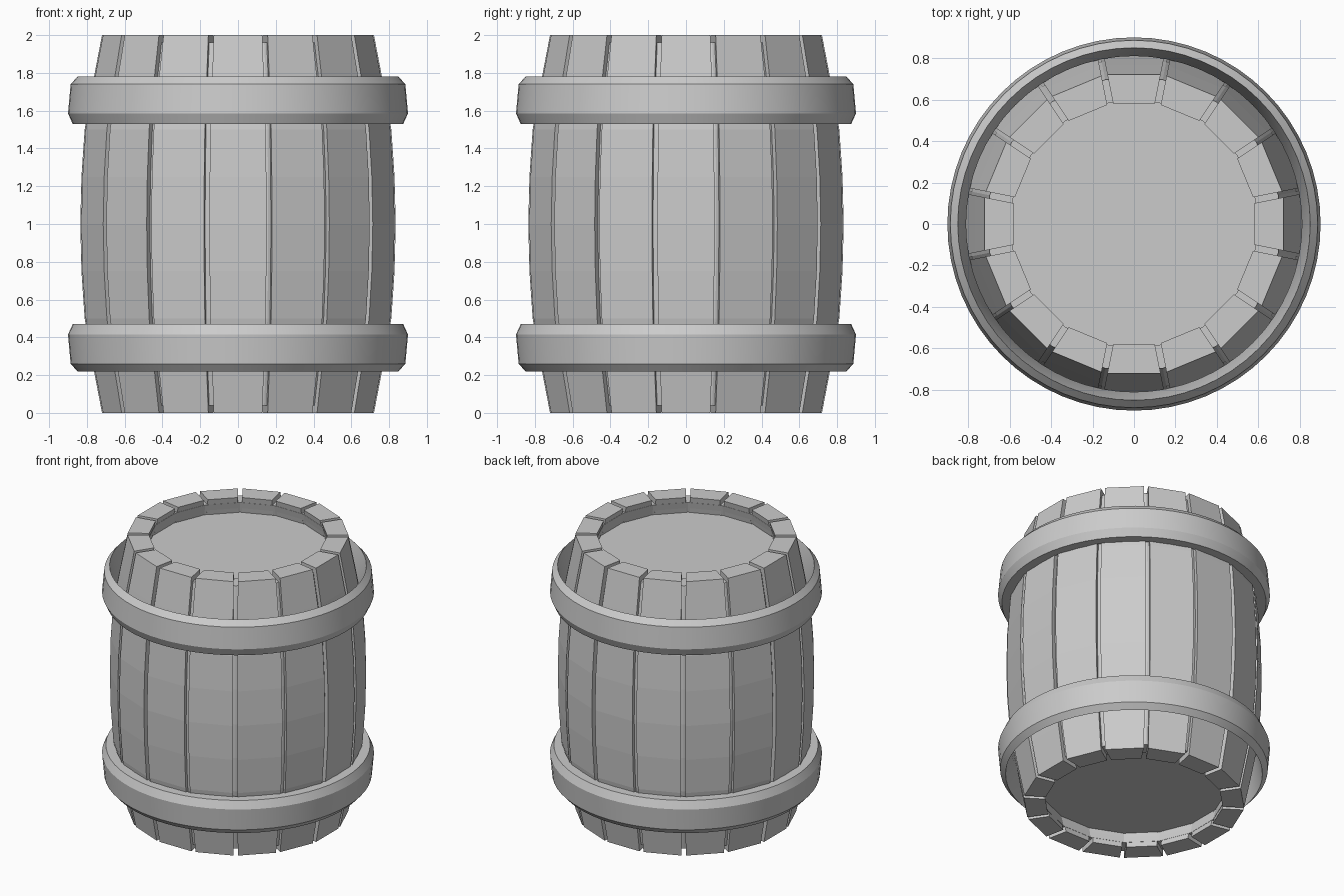
import bpy, bmesh
from math import pi, tan, cos, sin
from mathutils import Matrix

if "Cube" in bpy.data.objects:
    bpy.data.objects.remove(bpy.data.objects["Cube"])

N = 16
HALF = pi / N
# bulging outer radius (at the middle of a stave) by height
CURVE = [(0, .72), (.25, .768), (.5, .812), (.75, .829), (1, .835),
         (1.25, .829), (1.5, .812), (1.75, .768), (2, .72)]
THICK = .14
GAP = .015


def finish(name, bm):
    bmesh.ops.recalc_face_normals(bm, faces=bm.faces)
    me = bpy.data.meshes.new(name)
    bm.to_mesh(me)
    bm.free()
    ob = bpy.data.objects.new(name, me)
    bpy.context.collection.objects.link(ob)
    return ob


def skin(bm, loops, wrap=False):
    """Bridge equal-length closed vertex loops; cap the ends unless wrapped."""
    rows = [[bm.verts.new(p) for p in lp] for lp in loops]
    n = len(rows[0])
    pairs = list(zip(rows, rows[1:]))
    if wrap:
        pairs.append((rows[-1], rows[0]))
    else:
        bm.faces.new(rows[0])
        bm.faces.new(rows[-1])
    for a, b in pairs:
        for i in range(n):
            j = (i + 1) % n
            bm.faces.new((a[i], a[j], b[j], b[i]))


def revolve(name, profile, sides, offset=0, scale=1):
    """Revolve a closed (radius, z) profile around z."""
    bm = bmesh.new()
    loops = []
    for k in range(sides):
        a = offset + 2 * pi * k / sides
        loops.append([(r * scale * cos(a), r * scale * sin(a), z) for r, z in profile])
    skin(bm, loops, wrap=True)
    return finish(name, bm)


# Staves: one curved plank, turned around the axis
for k in range(N):
    bm = bmesh.new()
    loops = []
    for z, r in CURVE:
        ri = r - THICK
        wo, wi = r * tan(HALF) - GAP, ri * tan(HALF) - GAP
        loops.append([(r, -wo, z), (r, wo, z), (ri, wi, z), (ri, -wi, z)])
    skin(bm, loops)
    bm.transform(Matrix.Rotation(2 * HALF * k, 4, 'Z'))
    finish(f"stave_{k + 1}", bm)

# Recessed inner wall that closes the gaps between staves
wall = [(r - .03, min(max(z, .04), 1.96)) for z, r in CURVE]
wall[0] = wall[0][0] + .006, .04
wall[-1] = wall[-1][0] + .006, 1.96
wall += [(r - THICK + .006, min(max(z, .04), 1.96)) for z, r in reversed(CURVE)]
revolve("inner_wall", wall, N, HALF, 1 / cos(HALF))

# Recessed heads at both ends
for name, z in (("bottom_head", .15), ("top_head", 1.85)):
    bm = bmesh.new()
    bmesh.ops.create_cone(bm, cap_ends=True, segments=32, radius1=.64, radius2=.64,
                          depth=.06, matrix=Matrix.Translation((0, 0, z)))
    finish(name, bm)

# Hoops: chamfered section, mirrored top to bottom
hoop = [(.81, 1.53), (.875, 1.53), (.9, 1.585), (.886, 1.74), (.85, 1.78), (.81, 1.6)]
for name, prof in (("top_hoop", hoop), ("bottom_hoop", [(r, 2 - z) for r, z in hoop])):
    ob = revolve(name, prof, 64)
    bpy.ops.object.select_all(action='DESELECT')
    ob.select_set(True)
    bpy.context.view_layer.objects.active = ob
    bpy.ops.object.shade_smooth_by_angle(angle=.26)
